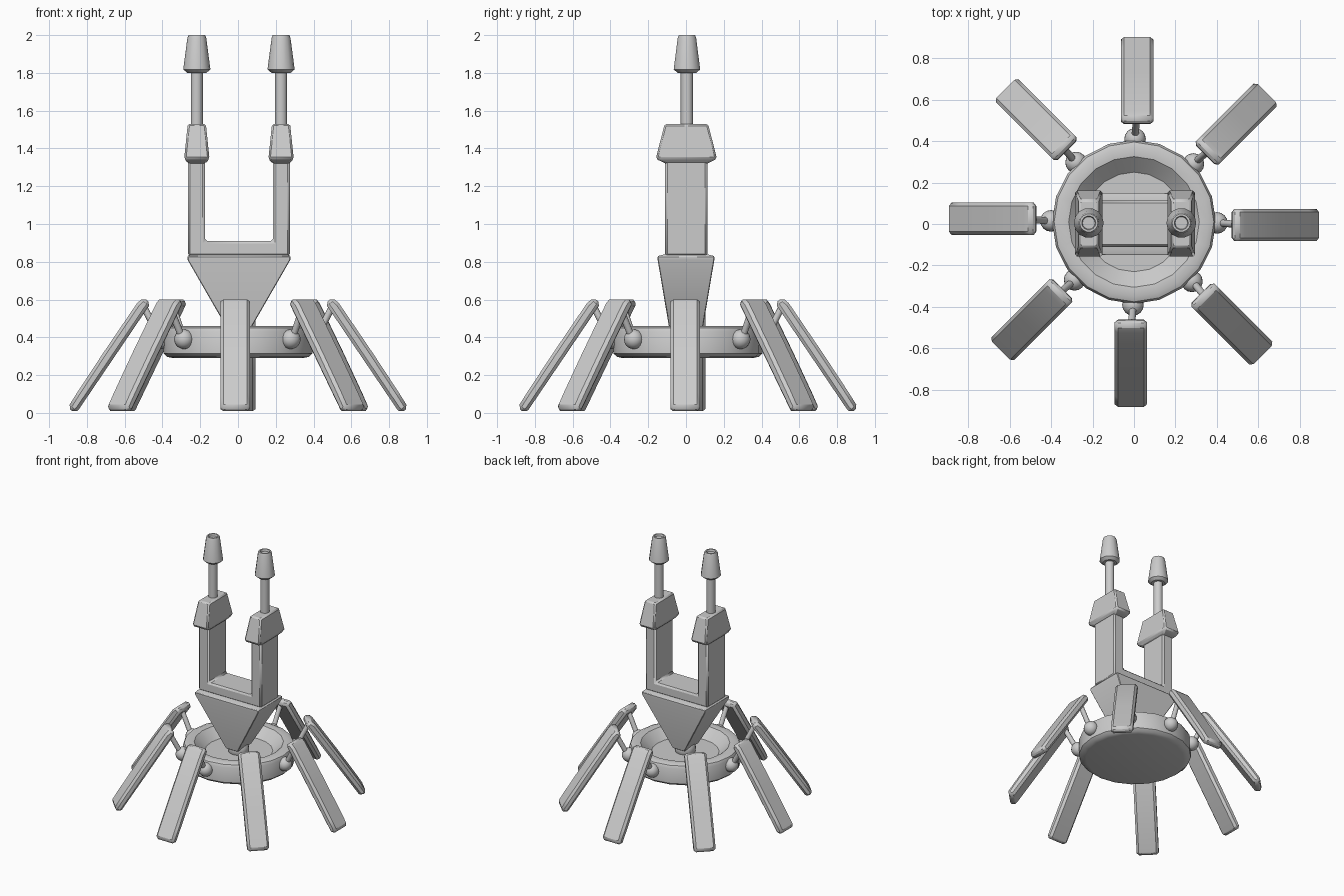
import bpy, bmesh, math
from mathutils import Matrix, Vector

if "Cube" in bpy.data.objects:
    bpy.data.objects.remove(bpy.data.objects["Cube"])

CY = 0.01   # depth centre of the dish
TX = 0.005  # sideways centre of the fork


def finish(name, bm, bevel=0.0, angle=30):
    bmesh.ops.recalc_face_normals(bm, faces=bm.faces)
    me = bpy.data.meshes.new(name)
    bm.to_mesh(me)
    bm.free()
    ob = bpy.data.objects.new(name, me)
    bpy.context.collection.objects.link(ob)
    bpy.ops.object.select_all(action='DESELECT')
    ob.select_set(True)
    bpy.context.view_layer.objects.active = ob
    bpy.ops.object.shade_smooth_by_angle(angle=math.radians(angle))
    if bevel:
        mod = ob.modifiers.new("Bevel", 'BEVEL')
        mod.width = bevel
        mod.segments = 1
        mod.limit_method = 'ANGLE'
        mod.angle_limit = math.radians(30)
    return ob


def lathe(name, profile, sides, x, y):
    """Revolve (radius, z) points around a vertical axis, closing both ends."""
    bm = bmesh.new()
    rings = []
    for r, z in profile:
        rings.append([bm.verts.new((x + r * math.cos(2 * math.pi * i / sides),
                                    y + r * math.sin(2 * math.pi * i / sides), z))
                      for i in range(sides)])
    for a, b in zip(rings, rings[1:]):
        for i in range(sides):
            j = (i + 1) % sides
            bm.faces.new((a[i], a[j], b[j], b[i]))
    bm.faces.new(rings[0])
    bm.faces.new(rings[-1])
    return finish(name, bm)


def extrude(name, points, y0, y1, bevel, matrix=Matrix()):
    """Extrude an (x, z) outline along y."""
    bm = bmesh.new()
    face = bm.faces.new([bm.verts.new((x, y0, z)) for x, z in points])
    new = bmesh.ops.extrude_face_region(bm, geom=[face])["geom"]
    bmesh.ops.translate(bm, vec=(0, y1 - y0, 0),
                        verts=[v for v in new if isinstance(v, bmesh.types.BMVert)])
    bm.transform(matrix)
    return finish(name, bm, bevel)


def stack(name, levels, cx, cy, bevel):
    """Stack rectangular sections given as (half_x, half_y, z)."""
    bm = bmesh.new()
    rings = [[bm.verts.new((cx + sx * hx, cy + sy * hy, z))
              for sx, sy in ((-1, -1), (1, -1), (1, 1), (-1, 1))]
             for hx, hy, z in levels]
    for a, b in zip(rings, rings[1:]):
        for i in range(4):
            j = (i + 1) % 4
            bm.faces.new((a[i], a[j], b[j], b[i]))
    bm.faces.new(rings[0])
    bm.faces.new(rings[-1])
    return finish(name, bm, bevel)


def sphere(name, centre, radius):
    bm = bmesh.new()
    bmesh.ops.create_uvsphere(bm, u_segments=16, v_segments=10, radius=radius,
                              matrix=Matrix.Translation(centre))
    return finish(name, bm, angle=50)


def rod(name, a, b, radius):
    a, b = Vector(a), Vector(b)
    bm = bmesh.new()
    rot = (b - a).to_track_quat('Z', 'Y').to_matrix().to_4x4()
    bmesh.ops.create_cone(bm, cap_ends=True, segments=10, radius1=radius, radius2=radius,
                          depth=(b - a).length,
                          matrix=Matrix.Translation((a + b) / 2) @ rot)
    return finish(name, bm, angle=50)


# Round dish with a sunken floor
lathe("base_dish", [(0.345, 0.29), (0.375, 0.297), (0.395, 0.315), (0.395, 0.43),
                    (0.385, 0.45), (0.36, 0.46), (0.315, 0.455), (0.24, 0.385)],
      20, 0, CY)

# Pivot under the body
sphere("pivot_ball", (TX, 0.0, 0.41), 0.075)

# Tapered body
stack("tapered_body", [(0.05, 0.085, 0.425), (0.272, 0.15, 0.81), (0.272, 0.15, 0.83),
                       (0.262, 0.12, 0.838)], TX, 0, 0.004)

# U-shaped fork
half = [(0.27, 0.83), (0.27, 1.36), (0.18, 1.36), (0.18, 0.91)]
outline = [(TX + x, z) for x, z in half] + [(TX - x, z) for x, z in reversed(half)]
extrude("fork", outline, -0.11, 0.113, 0.012)

# Flared heads, rods and nozzles on the prongs
for side, s in (("left", -1), ("right", 1)):
    x = TX + s * 0.223
    stack(side + "_head", [(0.045, 0.11, 1.32), (0.067, 0.162, 1.345), (0.048, 0.115, 1.53)],
          x, 0.002, 0.01)
    rod(side + "_rod", (x, 0.005, 1.5), (x, 0.005, 1.84), 0.033)
    lathe(side + "_nozzle", [(0.05, 1.80), (0.072, 1.818), (0.05, 1.985), (0.044, 2.0),
                             (0.034, 2.0), (0.03, 1.985)], 14, x, 0.005)

# Eight slanted legs with ball joints and struts
leg_outline = [(0.462, 0.58), (0.50, 0.611), (0.535, 0.58), (0.715, 0.315), (0.85, 0.11),
               (0.90, 0.03), (0.868, 0.0), (0.845, 0.015)]
for i in range(8):
    m = Matrix.Translation((0, CY, 0)) @ Matrix.Rotation(i * math.pi / 4, 4, 'Z')
    extrude(f"leg_{i + 1}", leg_outline, -0.093, 0.063, 0.016, m)
    sphere(f"leg_joint_{i + 1}", m @ Vector((0.40, -0.005, 0.39)), 0.052)
    rod(f"leg_strut_{i + 1}", m @ Vector((0.415, -0.005, 0.40)),
        m @ Vector((0.495, -0.012, 0.555)), 0.018)
